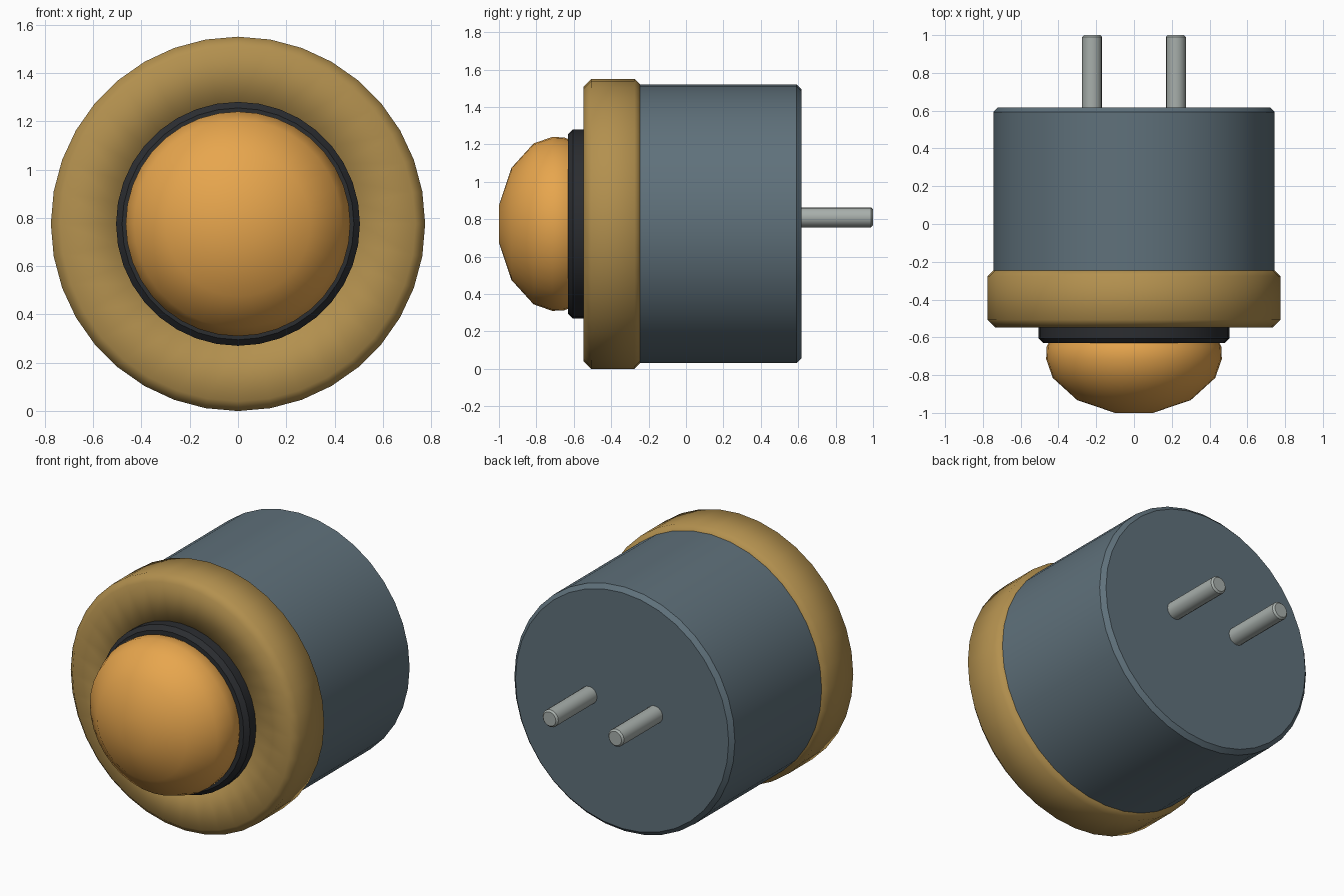
import bpy, bmesh, math

if "Cube" in bpy.data.objects:
    bpy.data.objects.remove(bpy.data.objects["Cube"], do_unlink=True)

AXIS_Z = 0.775


def material(name, rgb):
    m = bpy.data.materials.new(name)
    m.use_nodes = True
    m.diffuse_color = (*rgb, 1)
    m.node_tree.nodes["Principled BSDF"].inputs["Base Color"].default_value = (*rgb, 1)
    return m


brass = material("brass", (0.45, 0.28, 0.077))
amber = material("amber", (0.80, 0.38, 0.075))
slate = material("slate blue", (0.115, 0.165, 0.198))
black = material("black rubber", (0.024, 0.026, 0.030))
steel = material("pale steel", (0.39, 0.43, 0.41))


def lathe(name, profile, mat, x=0, z=AXIS_Z, sides=36, closed=False, angle=40):
    """Spin (y, radius) points around an axis along y; open ends get caps."""
    bm = bmesh.new()
    rings = []
    for y, r in profile:
        turns = [math.tau * i / sides for i in range(sides)]
        rings.append([bm.verts.new((r * math.sin(a), y, r * math.cos(a))) for a in turns])
    pairs = list(zip(rings, rings[1:]))
    if closed:
        pairs.append((rings[-1], rings[0]))
    else:
        bm.faces.new(rings[0])
        bm.faces.new(rings[-1])
    for a, b in pairs:
        for i in range(sides):
            j = (i + 1) % sides
            bm.faces.new((a[i], a[j], b[j], b[i]))
    bmesh.ops.recalc_face_normals(bm, faces=bm.faces)
    mesh = bpy.data.meshes.new(name)
    bm.to_mesh(mesh)
    bm.free()
    mesh.materials.append(mat)
    ob = bpy.data.objects.new(name, mesh)
    ob.location = (x, 0, z)
    bpy.context.collection.objects.link(ob)
    bpy.ops.object.select_all(action='DESELECT')
    ob.select_set(True)
    bpy.context.view_layer.objects.active = ob
    bpy.ops.object.shade_smooth_by_angle(angle=math.radians(angle))
    return ob


def rod(name, y0, y1, r, chamfer, mat, **kw):
    """Solid cylinder along y with chamfered ends."""
    c = chamfer
    return lathe(name, [(y0, r - c), (y0 + c, r), (y1 - c, r), (y1, r - c)], mat, **kw)


# Main housing
rod("housing", -0.50, 0.617, 0.745, 0.025, slate)

# Softly shaded front ring
lathe("bezel_ring",
      [(-0.50, 0.49), (-0.547, 0.50), (-0.547, 0.735), (-0.507, 0.775),
       (-0.275, 0.775), (-0.235, 0.735), (-0.27, 0.49)],
      brass, closed=True, angle=100)

# Dark collar around the lens
rod("collar", -0.63, -0.48, 0.505, 0.025, black)

# Domed lens with a small flat tip
lathe("lens",
      [(-1.0, 0.10), (-0.933, 0.30), (-0.815, 0.43), (-0.715, 0.465),
       (-0.65, 0.462), (-0.60, 0.44)], amber)
# Contact pins
for side, x in (("left", 0.222), ("right", -0.222)):
    rod(side + "_pin", 0.58, 1.0, 0.053, 0.01, steel, x=x, z=0.81, sides=16)
